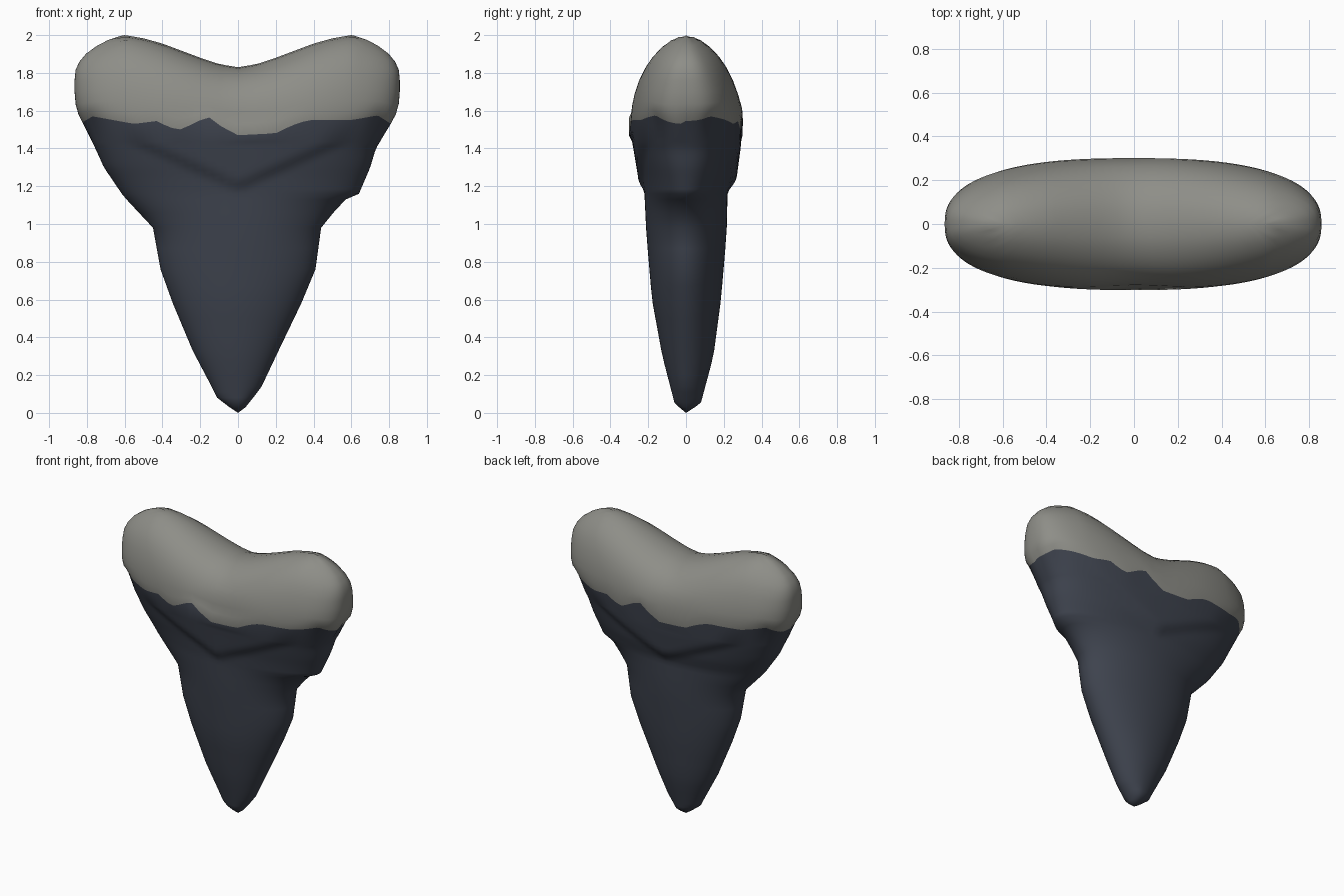
import bpy, bmesh, math

if "Cube" in bpy.data.objects:
    bpy.data.objects.remove(bpy.data.objects["Cube"])

SEG = 112


def material(name, col):
    m = bpy.data.materials.new(name)
    m.diffuse_color = (*col, 1)
    m.use_nodes = True
    m.node_tree.nodes["Principled BSDF"].inputs["Base Color"].default_value = m.diffuse_color
    return m


def interp(table, t, k=1):
    """Linear lookup of column k in a table keyed by column 0."""
    if t <= table[0][0]:
        return table[0][k]
    for a, b in zip(table, table[1:]):
        if t <= b[0]:
            return a[k] + (b[k] - a[k]) * (t - a[0]) / (b[0] - a[0])
    return table[-1][k]


def smooth(t):
    t = min(max(t, 0), 1)
    return t * t * (3 - 2 * t)


def ring_xy(theta, left, right, front, back, n):
    """Point on a lopsided superellipse."""
    c, s = math.cos(theta), math.sin(theta)
    x = math.copysign(abs(c) ** (2 / n), c) * (right if c > 0 else left)
    y = math.copysign(abs(s) ** (2 / n), s) * (back if s > 0 else front)
    return x, y


# Blade outlines: height, left, right / height, front depth, back depth
WIDTH = [(0, 0, 0), (.03, .045, .04), (.08, .11, .08), (.14, .14, .125), (.33, .24, .215),
         (.58, .345, .335), (.76, .41, .41), (.98, .45, .44), (1.06, .525, .505),
         (1.13, .59, .57), (1.16, .615, .64), (1.3, .71, .70), (1.4, .755, .73),
         (1.53, .82, .81)]
DEPTH = [(0, 0, 0), (.05, .06, .078), (.3, .125, .145), (.6, .18, .185), (.95, .21, .215),
         (1.16, .22, .22), (1.25, .23, .245), (1.4, .255, .265), (1.53, .278, .275)]
# Wavy line between root and crown: x, height
SEAM = [(-.82, 1.54), (-.77, 1.57), (-.55, 1.53), (-.43, 1.545), (-.36, 1.51), (-.3, 1.5),
        (-.22, 1.54), (-.16, 1.57), (-.08, 1.51), (0, 1.47), (.2, 1.48), (.28, 1.52),
        (.37, 1.55), (.6, 1.55), (.74, 1.575), (.81, 1.53)]
# Root crest: distance from middle, height
CREST = [(0, 1.83), (.1, 1.846), (.2, 1.88), (.4, 1.955), (.5, 1.983), (.6, 2.0),
         (.7, 1.98), (.78, 1.96), (.85, 1.95)]
# Root rings: rise, half width
LOBES = [(.12, .845), (.25, .86), (.4, .865), (.55, .865), (.68, .86), (.78, .84),
         (.87, .805), (.94, .75), (.98, .69), (1, .62)]


def crown_ring(z, is_seam=False):
    n = 2 + .6 * smooth((z - 1.1) / .43)
    out = []
    for i in range(SEG):
        th = 2 * math.pi * i / SEG
        x, y = ring_xy(th, interp(WIDTH, z, 1), interp(WIDTH, z, 2),
                       interp(DEPTH, z, 1), interp(DEPTH, z, 2), n)
        # V-shaped step where the root bulge overhangs the blade
        step = smooth((z - 1.165 - .33 * abs(x) / .75) / .07)
        y += .024 * step * math.sin(th)
        zz = interp(SEAM, x if y < 0 else -x) if is_seam else z
        out.append((x, y, zz))
    return out


def root_ring(h, half):
    d = .302 * math.sqrt(max(0, 1 - h ** 2.3))
    out = []
    for i in range(SEG):
        x, y = ring_xy(2 * math.pi * i / SEG, half, half * .99, d, d, 2.6)
        if y < 0:  # shallow hollow between the lobes
            y *= 1 - .06 * math.exp(-(x / .22) ** 2)
        base = 1.53 + (interp(SEAM, x if y < 0 else -x) - 1.53) * max(0, 1 - h / .35)
        out.append((x, y, base + (interp(CREST, abs(x)) - base) * h))
    return out


# Stack of rings from the tip to the crest
heights = [.0, .03, .055, .08, .11, .14, .2, .26, .33, .42, .5, .58, .67, .76, .87, .98, 1.06, 1.13]
heights += [1.16 + .025 * i for i in range(12)]
rings = [crown_ring(z) for z in heights]
rings.append(crown_ring(1.53, True))
seam_index = len(rings) - 1
rings += [root_ring(h, w) for h, w in LOBES]

bm = bmesh.new()
loops = [[bm.verts.new(p) for p in r] for r in rings]
for k, (a, b) in enumerate(zip(loops, loops[1:])):
    for i in range(SEG):
        j = (i + 1) % SEG
        f = bm.faces.new((a[i], a[j], b[j], b[i]))
        f.material_index = 0 if k < seam_index else 1
        f.smooth = True
# Close the tip and the crest ridge
bmesh.ops.remove_doubles(bm, verts=bm.verts, dist=.0005)
bmesh.ops.recalc_face_normals(bm, faces=bm.faces)

mesh = bpy.data.meshes.new("tooth")
bm.to_mesh(mesh)
bm.free()
tooth = bpy.data.objects.new("tooth", mesh)
bpy.context.collection.objects.link(tooth)
mesh.materials.append(material("slate crown", (.048, .056, .076)))
mesh.materials.append(material("stone grey root", (.27, .27, .245)))
